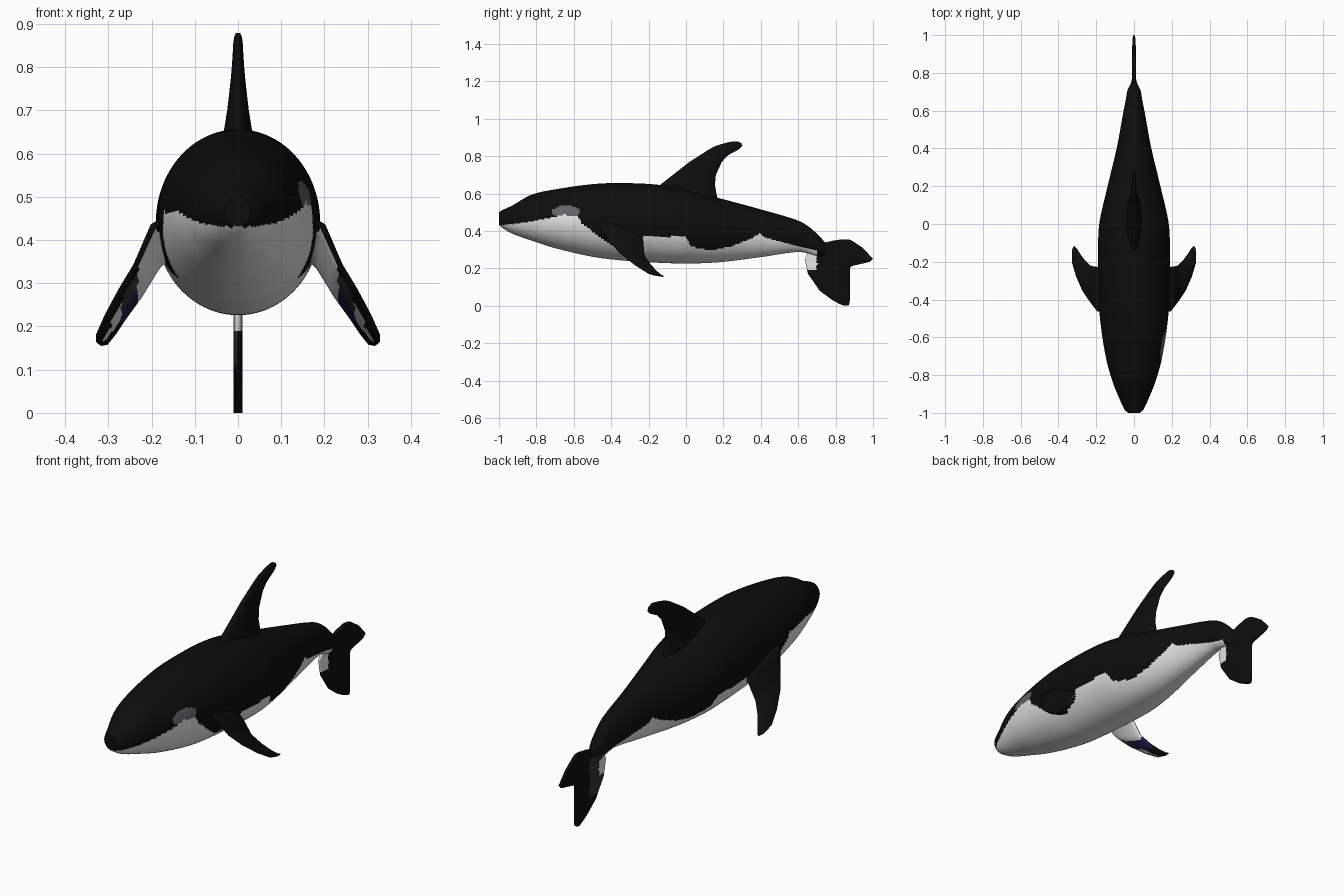
import bpy, bmesh, math
from mathutils import Vector

if "Cube" in bpy.data.objects:
    bpy.data.objects.remove(bpy.data.objects["Cube"])

COLOURS = [("black", (0.004, 0.004, 0.004)), ("white", (0.8, 0.8, 0.8)),
           ("grey", (0.13, 0.13, 0.14)), ("charcoal", (0.035, 0.035, 0.04)),
           ("navy", (0.012, 0.012, 0.07))]
BLACK, WHITE, GREY, CHARCOAL, NAVY = range(5)
MATS = []
for label, c in COLOURS:
    m = bpy.data.materials.new(label)
    m.diffuse_color = (*c, 1)
    m.use_nodes = True
    m.node_tree.nodes["Principled BSDF"].inputs["Base Color"].default_value = m.diffuse_color
    MATS.append(m)


def lerp_table(table, t):
    """Straight-line lookup in a list of (t, value)."""
    if t <= table[0][0]:
        return table[0][1]
    for (a, va), (b, vb) in zip(table, table[1:]):
        if t <= b:
            return va + (vb - va) * (t - a) / (b - a)
    return table[-1][1]


def smooth_table(rows, t):
    """Smooth lookup in rows of (t, values...)."""
    n = len(rows)
    i = max(k for k in range(n - 1) if rows[k][0] <= t or k == 0)
    a, b = rows[i], rows[i + 1]
    h = b[0] - a[0]
    u = (t - a[0]) / h

    def slope(k, c):
        p, q = rows[max(k - 1, 0)], rows[min(k + 1, n - 1)]
        return (q[c] - p[c]) / (q[0] - p[0])
    return [(2*u**3 - 3*u**2 + 1) * a[c] + (u**3 - 2*u**2 + u) * h * slope(i, c)
            + (3*u**2 - 2*u**3) * b[c] + (u**3 - u**2) * h * slope(i + 1, c)
            for c in range(1, len(a))]


def loft(name, rings, rule):
    """Skin closed rings, cap both ends, colour faces by rule(centre, normal)."""
    bm = bmesh.new()
    vs = [[bm.verts.new(p) for p in r] for r in rings]
    n = len(rings[0])
    for a, b in zip(vs, vs[1:]):
        for k in range(n):
            bm.faces.new((a[k], a[(k + 1) % n], b[(k + 1) % n], b[k]))
    bm.faces.new(vs[0])
    bm.faces.new(vs[-1])
    bmesh.ops.recalc_face_normals(bm, faces=bm.faces)
    bm.normal_update()
    for f in bm.faces:
        f.smooth = len(f.verts) == 4
        f.material_index = rule(f.calc_center_median(), f.normal)
    me = bpy.data.meshes.new(name)
    bm.to_mesh(me)
    bm.free()
    for m in MATS:
        me.materials.append(m)
    ob = bpy.data.objects.new(name, me)
    bpy.context.collection.objects.link(ob)
    return ob


def fin(name, stations, rule, steps=5, n=48, power=1.0):
    """Loft oval sections between leading and trailing points (lead, trail, half thickness)."""
    st = [(Vector(a), Vector(b), h) for a, b, h in stations]
    span = (st[-1][0] + st[-1][1]) - (st[0][0] + st[0][1])
    rings = []
    for i in range((len(st) - 1) * steps + 1):
        k = min(i // steps, len(st) - 2)
        u = i / steps - k
        a, b = st[k][0].lerp(st[k + 1][0], u), st[k][1].lerp(st[k + 1][1], u)
        h = st[k][2] + (st[k + 1][2] - st[k][2]) * u
        nrm = (b - a).cross(span).normalized()
        mid, half = (a + b) / 2, (b - a) / 2
        ring = []
        for j in range(n):
            t = 2 * math.pi * (j + 0.5) / n
            s = math.sin(t)
            ring.append(mid + half * math.cos(t) + nrm * h * math.copysign(abs(s) ** power, s))
        rings.append(ring)
    return loft(name, rings, rule)


# Body: y, top, bottom, half width
BODY = [(-1.0, .50, .432, .03), (-.985, .51, .418, .048), (-.93, .535, .386, .075),
        (-.83, .592, .35, .115), (-.7, .622, .308, .15), (-.5, .65, .262, .18),
        (-.35, .656, .243, .187), (-.15, .647, .23, .19), (0, .621, .226, .184),
        (.17, .577, .232, .147), (.4, .515, .26, .092), (.6, .455, .288, .055),
        (.66, .42, .277, .043), (.71, .375, .262, .034), (.75, .335, .265, .015),
        (.79, .32, .27, .009)]
# Height of the white belly edge along y
EDGE = [(-1, .43), (-.89, .44), (-.75, .465), (-.7, .475), (-.66, .487), (-.58, .482),
        (-.555, .44), (-.46, .365), (-.41, .33), (-.36, .31), (-.25, .33), (-.225, .37),
        (0, .37), (.03, .315), (.13, .295), (.235, .315), (.34, .355), (.395, .385),
        (.42, .365), (.555, .33), (.635, .31), (.7, .295)]


def body_rule(c, nrm):
    if c.y > .7:
        return CHARCOAL if c.x < 0 and c.z < .3 else BLACK
    edge = lerp_table(EDGE, c.y)
    if c.x < 0:
        edge = min(edge, .465)
    if c.z < edge:
        return WHITE
    # eye patch, on the right only
    if c.x > 0 and ((c.y + .64) / .075) ** 2 + ((c.z - .502) / .034) ** 2 < 1:
        return GREY
    return BLACK


rings = []
for i in range(221):
    y = -1 + 1.79 * i / 220
    top, bot, w = smooth_table(BODY, y)
    mid, half = (top + bot) / 2, (top - bot) / 2
    rings.append([(w * math.cos(2 * math.pi * k / 112), y,
                   mid + half * math.sin(2 * math.pi * k / 112)) for k in range(112)])
loft("body", rings, body_rule)

# Dorsal fin: z, front y, back y, half thickness
DORSAL = [(.55, -.15, .175, .046), (.6, -.15, .163, .042), (.645, -.14, .155, .034),
          (.7, -.07, .16, .025), (.77, .02, .192, .017), (.805, .075, .225, .014),
          (.837, .125, .285, .012), (.855, .16, .302, .011), (.87, .21, .295, .009),
          (.879, .25, .275, .005)]
fin("dorsal_fin", [((0, a, z), (0, b, z), h) for z, a, b, h in DORSAL],
    lambda c, n: BLACK)

# Upright tail fluke: z, front y, back y
FLUKE = [(0, .845, .868), (.01, .82, .874), (.03, .782, .876), (.08, .715, .876),
         (.17, .652, .876), (.2, .645, .877), (.212, .642, .885), (.235, .638, .985),
         (.25, .634, 1.0), (.28, .65, .973), (.31, .68, .945), (.335, .735, .907),
         (.347, .78, .89), (.354, .825, .87)]


def fluke_rule(c, n):
    if c.y < .7 and c.z > .19:
        return WHITE
    if c.x < 0 and c.y < .77 and .1 < c.z < .31:
        return CHARCOAL
    return BLACK


fin("tail_fluke", [((0, a, z), (0, b, z), .011) for z, a, b in FLUKE],
    fluke_rule, steps=3, power=.5)

# Pectoral fins: leading point, trailing point, half thickness
PECTORAL = [((.13, -.47, .47), (.13, -.24, .40), .03),
            ((.195, -.462, .435), (.188, -.228, .335), .022),
            ((.235, -.41, .345), (.228, -.222, .268), .018),
            ((.272, -.355, .285), (.262, -.19, .22), .016),
            ((.305, -.28, .225), (.287, -.155, .182), .014),
            ((.326, -.21, .18), (.304, -.128, .16), .011),
            ((.327, -.15, .163), (.317, -.117, .157), .006)]
LEAD = [(p[0][0], p[0][1]) for p in PECTORAL[:6]]
TRAIL = [(p[1][0], p[1][1]) for p in PECTORAL[:6]]


def pectoral_rule(c, n):
    x = abs(c.x)
    if n.x * c.x > 0 or abs(n.x) < .3:
        return BLACK
    # position across the blade on the inner face, 0 leading to 1 trailing
    a, b = lerp_table(LEAD, x), lerp_table(TRAIL, x)
    u = (c.y - a) / (b - a)
    if x < .232:
        return WHITE
    if x < .27:
        return NAVY if u > .45 else CHARCOAL
    return WHITE if u < .6 else BLACK


for side, label in ((1, "right"), (-1, "left")):
    fin(label + "_pectoral_fin",
        [((a[0] * side, a[1], a[2]), (b[0] * side, b[1], b[2]), h) for a, b, h in PECTORAL],
        pectoral_rule, steps=6)
